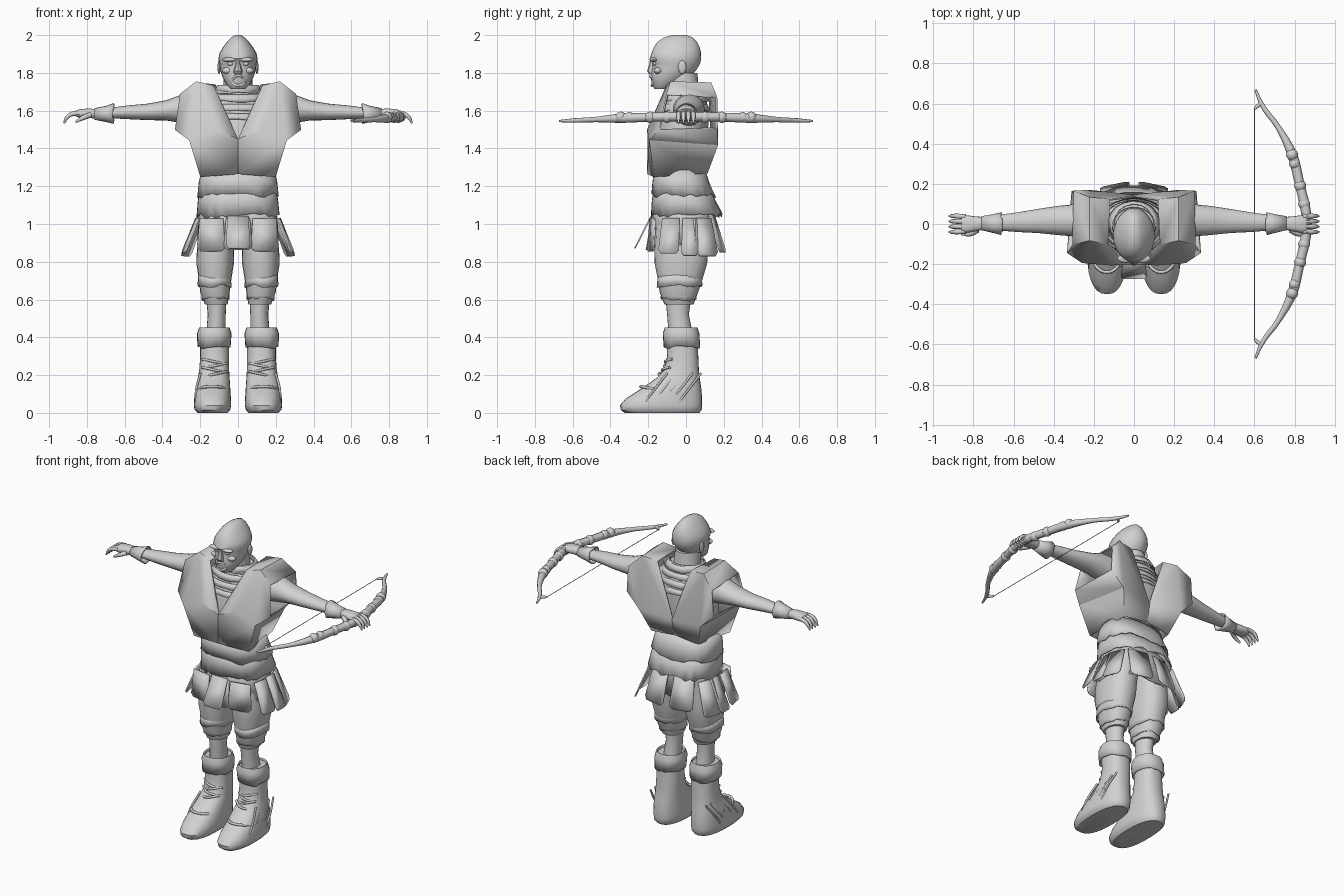
import bpy, bmesh, math, random
from mathutils import Matrix, Vector

random.seed(4)
grey = bpy.data.materials.new("plain grey")
grey.diffuse_color = (0.64, 0.64, 0.64, 1)


def make(name, verts, faces, sharp=40, mirror=False, solid=0.0):
    """Mesh object; edges steeper than `sharp` degrees stay hard."""
    bm = bmesh.new()
    vs = [bm.verts.new(v) for v in verts]
    for f in faces:
        bm.faces.new([vs[i] for i in f])
    bmesh.ops.recalc_face_normals(bm, faces=bm.faces)
    for f in bm.faces:
        f.smooth = True
    for e in bm.edges:
        e.smooth = e.calc_face_angle(0) < math.radians(sharp)
    me = bpy.data.meshes.new(name)
    bm.to_mesh(me)
    bm.free()
    me.materials.append(grey)
    ob = bpy.data.objects.new(name, me)
    bpy.context.collection.objects.link(ob)
    if solid:
        m = ob.modifiers.new("thickness", 'SOLIDIFY')
        m.thickness, m.offset = solid, 0
    if mirror:
        m = ob.modifiers.new("mirror", 'MIRROR')
        m.use_clip = True
    return ob


def loft(name, rows, axis='Z', n=20, p=2.0, jag=0.0, **kw):
    """Skin over rings (level, u0, u1, v0, v1). jag > 0 gives an open, ragged cloth band."""
    verts, faces, drift = [], [], 0
    for r, (t, u0, u1, v0, v1) in enumerate(rows):
        for i in range(n):
            a = 2 * math.pi * i / n
            c, s = math.cos(a), math.sin(a)
            u = (u0 + u1) / 2 + (u1 - u0) / 2 * math.copysign(abs(c) ** (2 / p), c)
            v = (v0 + v1) / 2 + (v1 - v0) / 2 * math.copysign(abs(s) ** (2 / p), s)
            w = t
            if jag and r == len(rows) - 1:
                drift = drift * .5 + random.uniform(-.8, .8)
                w += jag * drift
            verts.append((u, v, w) if axis == 'Z' else (w, u, v))
    for r in range(len(rows) - 1):
        for i in range(n):
            j = (i + 1) % n
            faces.append((r * n + i, r * n + j, r * n + n + j, r * n + n + i))
    if not jag:
        faces += [tuple(range(n)), tuple(range((len(rows) - 1) * n, len(rows) * n))]
    return make(name, verts, faces, solid=0.006 if jag else 0, **kw)


def sym(rows):
    """Rows (z, half width, y0, y1) into loft rows centred on x."""
    return [(z, -w, w, a, b) for z, w, a, b in rows]


def tube(name, pts, radius, sides=(1,)):
    """Round bar through points; radius is a number or one per point."""
    for s in sides:
        cu = bpy.data.curves.new(name, 'CURVE')
        cu.dimensions, cu.bevel_depth, cu.bevel_resolution = '3D', 1.0, 2
        cu.resolution_u, cu.use_fill_caps = 5, True
        sp = cu.splines.new('BEZIER')
        sp.bezier_points.add(len(pts) - 1)
        for i, b in enumerate(sp.bezier_points):
            b.co = (pts[i][0] * s, pts[i][1], pts[i][2])
            b.handle_left_type = b.handle_right_type = 'AUTO'
            b.radius = radius[i] if isinstance(radius, (list, tuple)) else radius
        cu.materials.append(grey)
        bpy.context.collection.objects.link(bpy.data.objects.new(name, cu))


def ball(name, loc, size, mirror=False):
    bm = bmesh.new()
    bmesh.ops.create_uvsphere(bm, u_segments=12, v_segments=8, radius=1,
                              matrix=Matrix.Translation(loc) @ Matrix.Diagonal((*size, 1)))
    vs = [v.co[:] for v in bm.verts]
    fs = [[v.index for v in f.verts] for f in bm.faces]
    bm.free()
    return make(name, vs, fs, mirror=mirror, sharp=60)


def plate(name, top, turn, tilt, w, length, mirror=True):
    """Hanging skirt strip with clipped corners, facing `turn` degrees from the front."""
    h = w / 2
    out = [(-h * .85, 0, 0), (h * .85, 0, 0), (h, 0, -length * .9), (h * .75, 0, -length),
           (-h * .75, 0, -length), (-h, 0, -length * .9)]
    m = Matrix.Translation(top) @ Matrix.Rotation(math.radians(turn), 4, 'Z') \
        @ Matrix.Rotation(math.radians(-tilt), 4, 'X')
    ob = make(name, [m @ Vector(v) for v in out], [range(6)], solid=0.008, mirror=mirror)
    if mirror:
        ob.modifiers["mirror"].use_clip = False


# head and face
loft("head", sym([(1.715, .04, -.165, -.09), (1.735, .06, -.182, -.05), (1.78, .083, -.186, .025),
                  (1.82, .095, -.182, .058), (1.85, .098, -.178, .075), (1.875, .104, -.192, .08),
                  (1.905, .098, -.183, .08), (1.935, .08, -.17, .073), (1.965, .058, -.15, .058),
                  (1.988, .036, -.115, .035), (2.0, .015, -.07, 0)]), n=24)
loft("neck", sym([(1.6, .1, -.08, .08), (1.7, .08, -.085, .07), (1.8, .075, -.12, .06)]))
ball("ear", (.1, -.02, 1.83), (.009, .022, .036), True)
ball("brow", (.042, -.172, 1.87), (.042, .022, .012), True)
ball("eye", (.04, -.166, 1.848), (.017, .01, .01), True)
ball("cheek", (.052, -.148, 1.812), (.034, .022, .018), True)
loft("nose", sym([(1.795, .022, -.195, -.16), (1.81, .024, -.206, -.16), (1.85, .011, -.193, -.16),
                  (1.875, .012, -.19, -.16)]), n=8)
tube("lips", [(-.032, -.168, 1.76), (0, -.19, 1.785), (.032, -.168, 1.76), (.02, -.178, 1.738),
              (-.02, -.178, 1.738), (-.032, -.168, 1.76)], .007)

# torso with overlapping cloth folds
loft("torso", sym([(1.0, .19, -.16, .12), (1.2, .18, -.155, .09), (1.4, .2, -.165, .11),
                   (1.55, .21, -.15, .12), (1.65, .18, -.12, .11), (1.72, .1, -.09, .08)]))
for z, w, a, b in [(1.55, .19, -.162, .128), (1.6, .18, -.148, .125), (1.65, .16, -.132, .118),
                   (1.70, .12, -.112, .1)]:
    loft("chest_fold", sym([(z + .035, w * .9, a + .015, b - .015), (z, w, a, b)]), n=24, jag=.006)
loft("collar", sym([(1.735, .1, -.085, .1), (1.7, .13, -.115, .115)]), n=16, jag=.008)

# angular open vest, one half mirrored
vest = dict(A=(0, -.198, 1.45), B=(.13, -.1, 1.73), C=(.22, -.08, 1.75), D=(.305, -.1, 1.685),
            E=(.33, -.14, 1.5), F=(.255, -.19, 1.445), G=(.195, -.165, 1.25), H=(0, -.2, 1.265),
            I=(.12, .12, 1.735), J=(.22, .13, 1.745), K=(.3, .16, 1.67), L=(.31, .16, 1.51),
            M=(.22, .165, 1.42), N=(.165, .11, 1.27), O=(0, .14, 1.40), Q=(0, .115, 1.29),
            R=(.12, -.2, 1.5))
keys = list(vest)
make("vest", list(vest.values()),
     [[keys.index(c) for c in f] for f in ("ABR", "BCR", "CFR", "ARF", "CDEF", "HAFG", "BIJC", "CJKD",
                                           "ELMF", "FMNG", "JIOM", "KJML", "OQNM")],
     sharp=30, mirror=True, solid=.012)

# ragged waist wraps
loft("waist_wrap_upper", sym([(1.285, .19, -.165, .1), (1.22, .205, -.175, .12),
                              (1.15, .213, -.18, .155)]), n=40, p=2.5, jag=.014)
loft("waist_wrap_lower", sym([(1.19, .2, -.17, .12), (1.12, .21, -.178, .155),
                              (1.04, .217, -.183, .19)]), n=40, p=2.5, jag=.018)
loft("hip_cloth", sym([(1.08, .2, -.17, .14), (1.02, .207, -.175, .14),
                       (.89, .213, -.175, .135)]), n=32, p=2.5, jag=.015)

# skirt strips
plate("front_flap", (0, -.185, 1.04), 0, 27, .13, .19, False)
plate("front_flap_under", (0, -.18, 1.03), 0, 10, .15, .17, False)
plate("front_strip", (.14, -.175, 1.03), 12, 4, .15, .175)
plate("side_strip_front", (.215, -.08, 1.03), 80, 22, .11, .2)
plate("side_strip_middle", (.215, .02, 1.03), 90, 23, .09, .215)
plate("side_strip_back", (.2, .085, 1.03), 112, 22, .12, .215)
plate("back_strip", (.085, .135, 1.05), 168, 17, .15, .21)

# trousers, shins
loft("trouser_leg", [(1.0, .005, .2, -.16, .125), (.86, .02, .218, -.168, .118), (.79, .022, .22, -.166, .112),
                     (.70, .036, .207, -.148, .085), (.64, .044, .2, -.14, .065),
                     (.575, .055, .175, -.115, .04)], p=2.3, mirror=True)
for z, x0, x1, y0, y1 in [(.67, .038, .211, -.152, .084), (.6, .047, .19, -.132, .054)]:
    loft("trouser_fold", [(z + .06, x0 + .002, x1 - .003, y0 + .006, y1 - .004), (z, x0, x1, y0, y1)],
         n=20, p=2.3, jag=.012, mirror=True)
loft("shin", [(.62, .06, .17, -.11, .03), (.52, .065, .16, -.1, .015), (.4, .065, .17, -.09, .04)],
     mirror=True)

# boots
loft("boot", [(.44, .05, .2, -.105, .058), (.3, .047, .2, -.1, .065), (.23, .047, .205, -.115, .068),
              (.19, .045, .212, -.15, .072), (.15, .042, .222, -.205, .078), (.11, .04, .228, -.265, .083),
              (.075, .037, .232, -.32, .086), (.04, .036, .234, -.35, .086), (.015, .042, .23, -.345, .083),
              (0, .055, .215, -.325, .07)], n=28, p=2.4, mirror=True)
loft("boot_cuff", [(.43, .055, .195, -.1, .055), (.45, .045, .205, -.112, .06), (.42, .037, .214, -.12, .068),
                   (.35, .042, .212, -.115, .072)], n=24, p=2.3, jag=.008, mirror=True)
for i in range(4):
    z, y = .205 + .022 * i, (-.14, -.122, -.112, -.107)[i]
    lean = .014 if i % 2 else -.014
    tube("boot_lace", [(.06, y + .035, z - lean), (.125, y - .004, z), (.19, y + .035, z + lean)],
         .007, (1, -1))
tube("toe_band", [(.06, -.17, .125), (.095, -.225, .137), (.135, -.24, .14), (.175, -.225, .137),
                  (.212, -.17, .125)], .008, (1, -1))
for i in range(5):
    y = -.17 + .045 * i
    tube("boot_strap", [(.222, y - .045, .06), (.222, y, .12), (.199, y + .07, .21)], .006, (1, -1))

# arms, gloves, hands
loft("arm", [(.2, -.07, .1, 1.52, 1.69), (.3, -.062, .098, 1.535, 1.685), (.38, -.055, .09, 1.548, 1.655),
             (.48, -.045, .075, 1.55, 1.637), (.58, -.04, .058, 1.555, 1.628),
             (.68, -.032, .045, 1.56, 1.615)], 'X', mirror=True)
loft("glove_cuff", [(.76, -.028, .036, 1.555, 1.61), (.7, -.042, .046, 1.543, 1.622),
                    (.655, -.052, .056, 1.533, 1.637)], 'X', n=16, jag=.008, mirror=True)
loft("palm", [(.74, -.026, .034, 1.558, 1.608), (.79, -.036, .038, 1.56, 1.612), (.84, -.045, .044, 1.562, 1.608),
              (.86, -.04, .04, 1.57, 1.6)], 'X', n=14, p=2.5, mirror=True)
for i in range(4):
    y = -.036 + .024 * i
    tube("finger", [(.84, y, 1.588), (.885, y * 1.1, 1.58), (.908, y * 1.1, 1.56), (.922, y * 1.1, 1.532)],
         [.013, .012, .01, .004], (1, -1))
tube("thumb", [(.78, -.03, 1.578), (.82, -.05, 1.562), (.86, -.05, 1.54)], [.015, .013, .006], (1, -1))

# bow: limbs, knots, forked tips, string
half = [(.855, .07, 1.568, .025), (.825, .2, 1.565, .024), (.79, .34, 1.56, .025), (.72, .48, 1.553, .014),
        (.64, .59, 1.548, .012), (.605, .67, 1.545, .006)]
limb = [(x, -y, z, r) for x, y, z, r in half[::-1]] + [(.862, 0, 1.57, .023)] + half
tube("bow", [v[:3] for v in limb], [v[3] for v in limb])
for s in (1, -1):
    for x, y, r in [(.848, .1, .03), (.828, .19, .03), (.788, .345, .03), (.8, .3, .028)]:
        ball("bow_knot", (x, y * s, 1.565), (r, r, r))
    tube("bow_tip_hook", [(.632, .6 * s, 1.548), (.612, .585 * s, 1.548), (.6, .572 * s, 1.548)],
         [.01, .009, .006])
for i in range(5):
    y = -.04 + .02 * i
    ball("grip_wrap", (.861, y, 1.57), (.028, .008, .03))
tube("bow_string", [(.6, -.575, 1.548), (.6, 0, 1.548), (.6, .575, 1.548)], .002)
